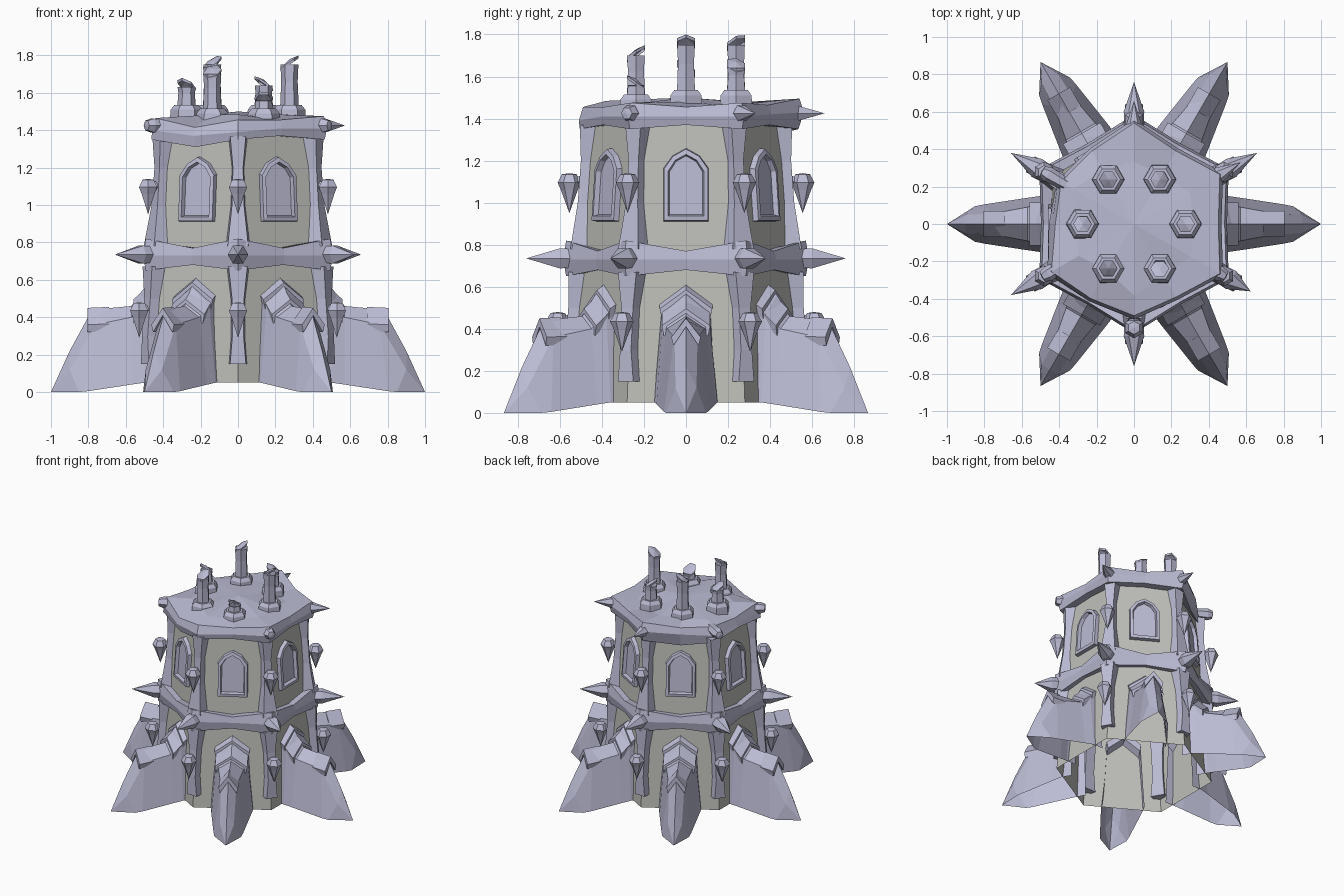
import bpy, bmesh, math, random
from math import cos, sin, radians, pi

random.seed(4)
if "Cube" in bpy.data.objects:
    bpy.data.objects.remove(bpy.data.objects["Cube"])


def material(name, rgb):
    m = bpy.data.materials.new(name)
    m.use_nodes = True
    m.diffuse_color = (*rgb, 1)
    m.node_tree.nodes["Principled BSDF"].inputs["Base Color"].default_value = (*rgb, 1)
    return m


WALL = material("warm grey stone", (0.52, 0.52, 0.49))
TRIM = material("lavender stone", (0.5, 0.5, 0.66))
FACES = range(0, 360, 60)
CORNERS = range(30, 390, 60)


def polar(az, r, t, z):
    """Radial distance r, sideways offset t and height z at an azimuth."""
    a = radians(az)
    return (r * cos(a) - t * sin(a), r * sin(a) + t * cos(a), z)


def loft(bm, rows, closed=True, caps=(False, False)):
    vs = [[bm.verts.new(p) for p in row] for row in rows]
    n = len(rows[0])
    for a, b in zip(vs, vs[1:]):
        for i in range(n if closed else n - 1):
            j = (i + 1) % n
            bm.faces.new((a[i], a[j], b[j], b[i]))
    for cap, row in zip(caps, (vs[0], vs[-1])):
        if cap:
            bm.faces.new(row)


def finish(name, bm, mat):
    bmesh.ops.remove_doubles(bm, verts=bm.verts, dist=0.0005)
    bmesh.ops.recalc_face_normals(bm, faces=bm.faces)
    me = bpy.data.meshes.new(name)
    bm.to_mesh(me)
    bm.free()
    me.materials.append(mat)
    ob = bpy.data.objects.new(name, me)
    bpy.context.collection.objects.link(ob)
    return ob


def hexagon(r, z):
    return [polar(a, r, 0, z) for a in CORNERS]


# Tapering tower wall, open underneath
bm = bmesh.new()
loft(bm, [hexagon(0.56, 0.05), hexagon(0.515, 0.7), hexagon(0.455, 1.42)])
finish("tower_wall", bm, WALL)


def rim(r, z_corner, z_mid, tweak={}):
    """Twelve-point ring; tweak maps azimuth to (radius change, height change)."""
    pts = []
    for az in range(30, 390, 30):
        corner = az % 60 == 30
        dr, dz = tweak.get(az, (0, 0))
        pts.append(polar(az, (r if corner else r * 0.85) + dr, 0,
                         (z_corner if corner else z_mid) + dz))
    return pts


# Middle band, peaked at the corners
bm = bmesh.new()
loft(bm, [rim(0.49, 0.80, 0.77), rim(0.57, 0.82, 0.77), rim(0.585, 0.73, 0.73),
          rim(0.57, 0.65, 0.68), rim(0.49, 0.66, 0.69)])
finish("middle_band", bm, TRIM)

# Uneven roof slab with broken edges on one side
bm = bmesh.new()
low = {240: (0, -0.06), 120: (-0.02, -0.06), 150: (-0.06, -0.02), 270: (-0.03, 0)}
high = {150: (-0.08, -0.03), 180: (-0.03, -0.02), 270: (-0.04, -0.02),
        240: (0.01, -0.04), 90: (0.01, 0.02), 60: (0, 0.01), 210: (-0.02, -0.01)}
inner = {az: (random.uniform(-0.03, 0.03), random.uniform(-0.015, 0.015))
         for az in range(30, 390, 30)}
loft(bm, [rim(0.43, 1.36, 1.37), rim(0.535, 1.35, 1.37, low), rim(0.55, 1.41, 1.41, high),
          rim(0.53, 1.475, 1.455, high), rim(0.36, 1.475, 1.47, inner), rim(0.0, 1.5, 1.5)])
finish("roof", bm, TRIM)


def lathe(bm, point, profile, sides=6, cap=False):
    """Turn (radius, distance) pairs; point maps (u, v, distance) to the world."""
    loft(bm, [[point(r * cos(2 * pi * k / sides), r * sin(2 * pi * k / sides), d)
               for k in range(sides)] for r, d in profile], caps=(cap, cap))


# Radial spikes on the middle band and on the roof edge
bm = bmesh.new()
for az in CORNERS:
    tip = 0.72 if az == 330 else 0.76
    lathe(bm, lambda u, v, d: polar(az, d, u, 0.735 + v),
          [(0.05, 0.52), (0.055, 0.6), (0.0, tip)])
finish("band_spikes", bm, TRIM)

bm = bmesh.new()
for az in CORNERS:
    if az % 360 == 270:
        continue
    whole = az % 360 in (30, 90)
    end = [(0.0, 0.66)] if whole else [(0.03, 0.565), (0.0, 0.57)]
    lathe(bm, lambda u, v, d: polar(az, d, u, 1.425 + v),
          [(0.035, 0.42), (0.042, 0.53)] + end)
finish("roof_spikes", bm, TRIM)

# Corner posts: (height, radius, half width)
bm = bmesh.new()
posts = ([(0.15, 0.55, 0.042), (0.3, 0.55, 0.03), (0.5, 0.535, 0.032), (0.67, 0.535, 0.05)],
         [(0.78, 0.525, 0.055), (1.0, 0.49, 0.032), (1.2, 0.475, 0.027), (1.37, 0.48, 0.042)])
for az in CORNERS:
    for post in posts:
        loft(bm, [[polar(az, r - 0.06, -w - 0.01, z), polar(az, r + 0.025, -w, z),
                   polar(az, r + 0.025, w, z), polar(az, r - 0.06, w + 0.01, z)]
                  for z, r, w in post], caps=(True, True))
finish("corner_posts", bm, TRIM)

# Pointed lanterns hanging from brackets on the posts
bm = bmesh.new()
for az in CORNERS:
    for r0, top in ((0.555, 1.14), (0.61, 0.48)):
        def at(u, v, d):
            x, y, z = polar(az, r0 + u, v, d)
            return (x, y, z)
        lathe(bm, at, [(0.0, top), (0.035, top - 0.005), (0.056, top - 0.045),
                       (0.04, top - 0.08), (0.0, top - 0.19)])
        lathe(bm, lambda u, v, d: polar(az, d, u, top - 0.04 + v),
              [(0.03, r0 - 0.1), (0.022, r0)], 4)
finish("lanterns", bm, TRIM)

# Buttresses, open underneath: half sections from base to ridge as (r, t, z)
sections = [
    [(0.42, 0.15, 0.05), (0.42, 0.12, 0.52), (0.42, 0, 0.61)],
    [(0.50, 0.15, 0.05), (0.50, 0.11, 0.47), (0.50, 0, 0.56)],
    [(0.57, 0.14, 0.04), (0.57, 0.09, 0.40), (0.57, 0, 0.46)],
    [(0.80, 0.105, 0.005), (0.76, 0.055, 0.36), (0.78, 0, 0.44)],
    [(0.85, 0.095, 0.0), (0.90, 0.05, 0.12), (0.90, 0, 0.22)],
    [(0.85, 0.095, 0.0), (1.0, 0, 0), (1.0, 0, 0)],
]
bm = bmesh.new()
for az in FACES:
    loft(bm, [[polar(az, *p) for p in s] + [polar(az, r, -t, z) for r, t, z in s[-2::-1]]
              for s in sections], closed=False)
bmesh.ops.dissolve_degenerate(bm, edges=bm.edges, dist=0.0005)
finish("buttresses", bm, TRIM)


def chevron(bm, az, start, end, width, drop, thick):
    """Gabled capping slab running outward from start to end, both (r, z)."""
    rows = []
    for r, z in (start, end):
        rows.append([polar(az, r, t, z + dz) for t, dz in (
            (-width, -drop), (0, 0), (width, -drop),
            (width - 0.01, -drop - thick), (0, -thick), (-width + 0.01, -drop - thick))])
    loft(bm, rows, caps=(True, True))


# Gabled caps, two steps by the wall and one at the outer shoulder
bm = bmesh.new()
for az in FACES:
    chevron(bm, az, (0.41, 0.635), (0.49, 0.585), 0.125, 0.09, 0.05)
    chevron(bm, az, (0.47, 0.575), (0.56, 0.495), 0.115, 0.08, 0.05)
    chevron(bm, az, (0.69, 0.455), (0.805, 0.45), 0.07, 0.09, 0.04)
finish("buttress_caps", bm, TRIM)


def arch(az, w, bottom, shoulder, peak, out):
    """Pointed window outline lying on the sloping wall."""
    pts = [(-w, bottom), (w, bottom), (w, shoulder), (w * 0.6, (shoulder + peak) / 2 + 0.012),
           (0, peak), (-w * 0.6, (shoulder + peak) / 2 + 0.012), (-w, shoulder)]
    return [polar(az, 0.446 - (z - 0.7) * 0.072 + out, t, z) for t, z in pts]


# Window frames and recessed panes
bm, panes = bmesh.new(), bmesh.new()
for az in FACES:
    loft(bm, [arch(az, 0.108, 0.91, 1.165, 1.26, -0.01), arch(az, 0.105, 0.915, 1.16, 1.255, 0.028),
              arch(az, 0.085, 0.937, 1.15, 1.23, 0.032), arch(az, 0.077, 0.945, 1.145, 1.22, 0.0)])
    panes.faces.new([panes.verts.new(p) for p in arch(az, 0.08, 0.94, 1.147, 1.223, 0.007)])
finish("window_frames", bm, TRIM)
finish("window_panes", panes, TRIM)

# Broken chimneys on hexagonal plinths: azimuth -> top height
bm = bmesh.new()
for az, top in {0: 1.8, 60: 1.69, 120: 1.8, 180: 1.68, 240: 1.75, 300: 1.61}.items():
    cx, cy, _ = polar(az, 0.275, 0, 0)
    base = 1.50 if az >= 240 else 1.52

    def at(u, v, d):
        return (cx + u, cy + v, d)

    def broken(u, v, d):
        return (cx + u, cy + v, d + (u * cos(az) + v * sin(az)) * 0.7)

    lathe(bm, at, [(0.09, 1.44), (0.085, base - 0.01), (0.065, base + 0.015), (0.0, base + 0.015)])
    mid = (base + top) / 2
    lathe(bm, at, [(0.05, base), (0.044, mid), (0.048, top - 0.05)])
    lathe(bm, broken, [(0.048, top - 0.05), (0.05, top - 0.035), (0.0, top - 0.02)])
finish("chimneys", bm, TRIM)
